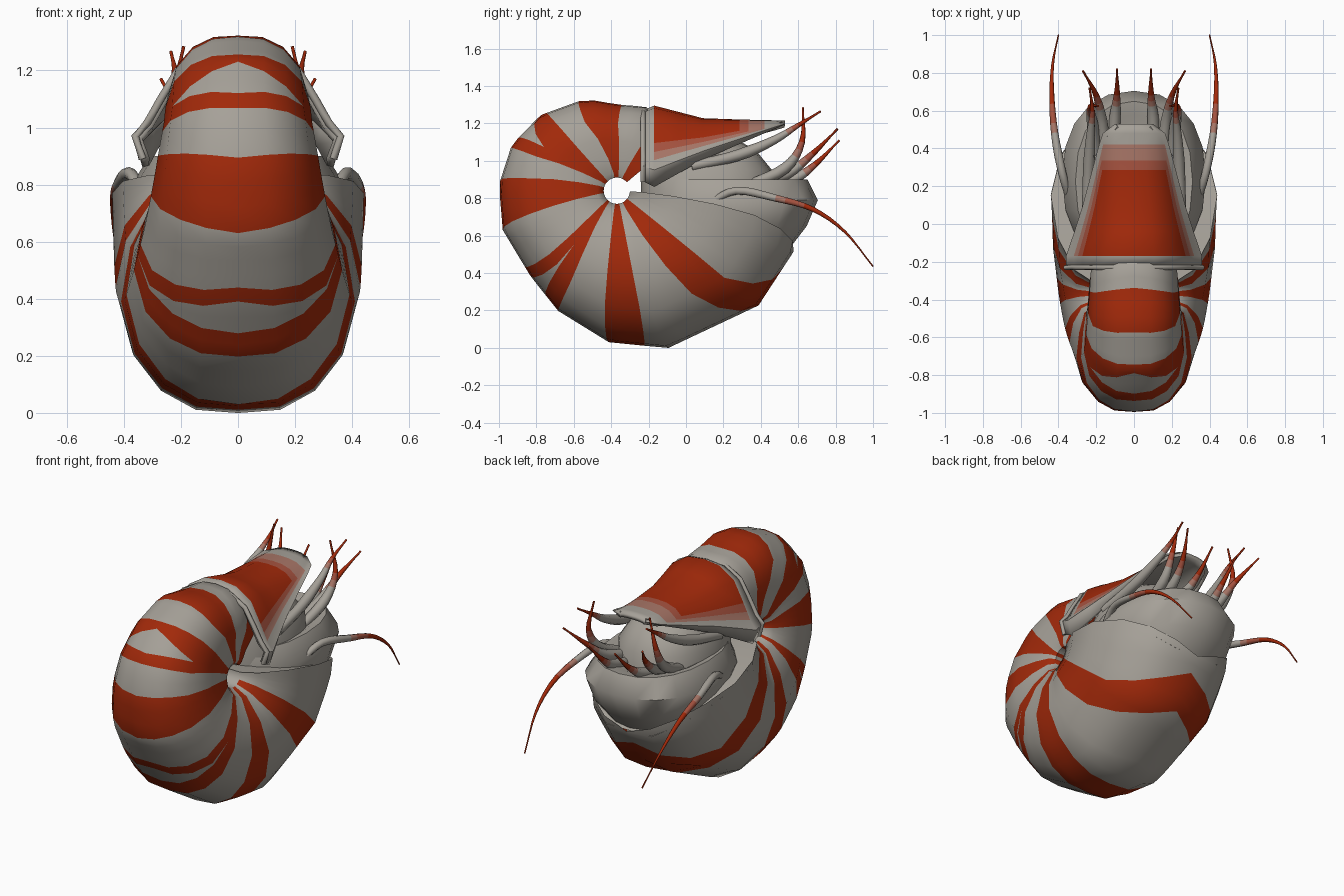
import bpy, bmesh, math
from mathutils import Vector

if "Cube" in bpy.data.objects:
    bpy.data.objects.remove(bpy.data.objects["Cube"])


def material(name, rgb):
    m = bpy.data.materials.new(name)
    m.diffuse_color = (*rgb, 1)
    m.use_nodes = True
    m.node_tree.nodes["Principled BSDF"].inputs["Base Color"].default_value = m.diffuse_color
    return m


RED = material("rust red", (0.36, 0.022, 0.003))
MID = material("dusty red", (0.38, 0.085, 0.05))
PINK = material("pale pink", (0.39, 0.18, 0.135))
GREY = material("warm grey", (0.38, 0.355, 0.315))
MATS = [RED, MID, PINK, GREY]


def build(name, verts, faces, idx, angle=50, upward=False):
    bm = bmesh.new()
    vs = [bm.verts.new(v) for v in verts]
    for f, k in zip(faces, idx):
        bm.faces.new([vs[i] for i in f]).material_index = k
    bmesh.ops.remove_doubles(bm, verts=bm.verts, dist=0.0004)
    bmesh.ops.recalc_face_normals(bm, faces=bm.faces)
    bm.normal_update()
    if upward and sum(f.normal.z * f.calc_area() for f in bm.faces) < 0:
        bmesh.ops.reverse_faces(bm, faces=bm.faces)
    me = bpy.data.meshes.new(name)
    bm.to_mesh(me)
    bm.free()
    for m in MATS:
        me.materials.append(m)
    ob = bpy.data.objects.new(name, me)
    bpy.context.collection.objects.link(ob)
    bpy.ops.object.select_all(action='DESELECT')
    ob.select_set(True)
    bpy.context.view_layer.objects.active = ob
    bpy.ops.object.shade_smooth_by_angle(angle=math.radians(angle))
    return ob


def loft(name, rings, colour, closed=True, caps=True, **kw):
    """Skin a list of equal rings; colour(row, column) gives the material slot."""
    n = len(rings[0])
    verts = [v for r in rings for v in r]
    faces, idx = [], []
    for i in range(len(rings) - 1):
        for j in range(n if closed else n - 1):
            k = (j + 1) % n
            faces.append((i * n + j, i * n + k, (i + 1) * n + k, (i + 1) * n + j))
            idx.append(colour(i, j))
    if caps:
        last = (len(rings) - 1) * n
        faces += [tuple(range(n)), tuple(range(last, last + n))]
        idx += [colour(0, 0), colour(len(rings) - 2, 0)]
    return build(name, verts, faces, idx, **kw)


def lerp_table(table, t):
    for (a, p), (b, q) in zip(table, table[1:]):
        if t <= b:
            return p + (q - p) * (t - a) / (b - a)
    return table[-1][1]


# --- coiled shell: section swept round the hub, radius and width grow with angle
HUB_Y, HUB_Z, R0, HUB_X = -0.37, 0.84, 0.07, 0.24
RADIUS = [(40, .455), (71, .475), (89, .46), (109, .519), (135, .573), (156, .613),
          (177, .631), (199, .645), (225, .65), (244, .715), (267, .811), (288, .885),
          (321, .975), (341, 1.0), (361, 1.0)]
WIDTH = [(40, .225), (90, .24), (150, .265), (180, .295), (215, .335), (245, .375),
         (270, .405), (300, .435), (361, .45)]
# half section: (part of hub width, part of full width, radius fraction)
HALF = [(0, 0, 1), (0, .35, .985), (0, .64, .9), (0, .87, .74), (0, .985, .5), (.17, .81, .25),
        (.65, .35, .06), (.95, 0, 0), (.5, 0, 0), (0, 0, 0)]


def outer_radius(t):
    for (a, p), (b, q) in zip(RADIUS, RADIUS[1:]):
        if t <= b:
            s = lambda d: math.sin(math.radians(d))
            return s(b - a) / (s(b - t) / p + s(t - a) / q)
    return RADIUS[-1][1]


# stripe borders: angle at outer middle, flank, hub; colour that follows; flank column
BORDERS = [(40, 40, 40, 0, 3), (55, 60, 66, 3, 3), (86, 89, 84, 0, 3), (113, 115, 100, 3, 3),
           (132, 132, 133, 0, 3), (137, 149, 142, 3, 3), (152, 149, 142, 0, 3),
           (158, 157, 150, 3, 3), (175, 172, 165, 0, 3), (199, 195, 190, 3, 3),
           (219, 224, 224, 0, 3.5), (224, 232, 230, 3, 3.5), (236, 232, 230, 0, 3.5),
           (244, 243, 236, 3, 3.5), (267, 264, 262, 0, 3), (280, 281, 281, 3, 3),
           (321, 306, 297, 0, 3), (335, 321, 322, 3, 3), (341, 350, 357, 3, 3)]


def border_angle(b, i):
    i, m = min(i, 6), b[4]
    return b[0] + (b[1] - b[0]) * i / m if i <= m else b[1] + (b[2] - b[1]) * (i - m) / (6 - m)


def shell_point(i, side, t):
    hub, full, f = HALF[i]
    r = R0 + f * (outer_radius(t) - R0)
    c, s = math.cos(math.radians(t)), math.sin(math.radians(t))
    return (side * (hub * HUB_X + full * lerp_table(WIDTH, t)), HUB_Y + r * c, HUB_Z + r * s)


def shell_ring(a, b, f):
    order = [(i, 1) for i in range(10)] + [(i, -1) for i in range(8, 0, -1)]
    return [shell_point(i, s, border_angle(a, i) * (1 - f) + border_angle(b, i) * f)
            for i, s in order]


rings, row_colour = [], []
for a, b in zip(BORDERS, BORDERS[1:]):
    steps = max(1, math.ceil(max(b[k] - a[k] for k in range(3)) / 9))
    for k in range(steps):
        rings.append(shell_ring(a, b, k / steps))
        # the inner floor of the opening stays plain
        row_colour.append((a[3], a[0] >= 260))
rings.append(shell_ring(BORDERS[-2], BORDERS[-1], 1))
loft("coiled_shell", rings,
     lambda i, j: 3 if row_colour[i][1] and 7 <= j <= 10 else row_colour[i][0], caps=False)

# --- mantle: plain sheet closing the shell just behind its lip
grey = lambda i, j: 3
sheet = []
for i in range(1, 9):
    p = Vector(shell_point(i, 1, border_angle(BORDERS[-1], i) - 3))
    sheet.append([(p.x * k, p.y, p.z) for k in (1, .5, 0, -.5, -1)])
loft("mantle", sheet, grey, closed=False, caps=False)


# --- soft body filling the opening, with a shallow cup on top, and the head
def oval(z, y0, y1, hw, n=20, e=0.88):
    pts = []
    for k in range(n):
        c, s = math.cos(2 * math.pi * k / n), math.sin(2 * math.pi * k / n)
        pts.append((hw * math.copysign(abs(c) ** e, c),
                    (y0 + y1) / 2 + (y1 - y0) / 2 * math.copysign(abs(s) ** e, s), z))
    return pts


loft("body", [oval(*r) for r in [(.42, 0, .38, .16), (.52, -.1, .545, .26), (.65, -.2, .645, .35),
                                 (.79, -.22, .705, .38), (.90, -.2, .65, .31),
                                 (.89, -.16, .58, .27), (.86, -.1, .5, .22)]], grey)
loft("head", [oval(*r) for r in [(.78, -.24, .47, .28), (.95, -.24, .46, .275),
                                 (1.06, -.22, .37, .21), (1.14, -.2, .22, .14)]], grey)

# --- hood: saddle-shaped plate narrowing towards the tentacles
ARCH = [(0, 1), (.3, .97), (.58, .82), (.76, .54), (.825, .43), (.885, .33), (1, .21), (.93, 0)]
TOP = [(-.23, 1.27), (-.17, 1.295), (.1, 1.225), (.53, 1.215)]
LOW = [(-.23, .89), (-.17, .86), (.08, 1.0), (.31, 1.1), (.53, 1.195)]
SPAN = [(-.23, .36), (-.17, .36), (.05, .285), (.42, .185), (.48, .165), (.53, .1)]


def hood_row(y):
    top, low, hw = (lerp_table(t, y) for t in (TOP, LOW, SPAN))
    cols = [(i, -1) for i in range(7, 0, -1)] + [(i, 1) for i in range(8)]
    return [(s * hw * ARCH[i][0], y, low + (top - low) * ARCH[i][1]) for i, s in cols]


def hood_colour(i, j):
    col = j - 7 if j >= 7 else 6 - j
    for slot, (last_row, last_col) in enumerate([(3, 2), (4, 3), (5, 4)]):
        if 1 <= i <= last_row and col <= last_col:
            return slot
    return 3


rows = [hood_row(y) for y in (-.23, -.17, -.04, .09, .285, .335, .42, .48, .53)]
hood = loft("hood", rows, hood_colour, closed=False, caps=False, upward=True)
solid = hood.modifiers.new("thickness", 'SOLIDIFY')
solid.thickness, solid.offset = 0.025, -1
solid.material_offset = solid.material_offset_rim = 3


# --- tapered tubes
def catmull(points, steps=4):
    p = [Vector(q) for q in points]
    p = [2 * p[0] - p[1]] + p + [2 * p[-1] - p[-2]]
    out = []
    for i in range(1, len(p) - 2):
        for k in range(steps):
            t = k / steps
            out.append(0.5 * (2 * p[i] + (p[i + 1] - p[i - 1]) * t
                              + (2 * p[i - 1] - 5 * p[i] + 4 * p[i + 1] - p[i + 2]) * t ** 2
                              + (3 * p[i] - p[i - 1] - 3 * p[i + 1] + p[i + 2]) * t ** 3))
    return out + [p[-2]]


def tube(name, path, radius, colour, n=8):
    rings = []
    for i, p in enumerate(path):
        d = (path[min(i + 1, len(path) - 1)] - path[max(i - 1, 0)]).normalized()
        # a fixed reference keeps the rings from twisting
        a = d.cross(Vector((0.1, -0.55, 0.83))).normalized()
        b = a.cross(d)
        r = radius(i / (len(path) - 1))
        rings.append([p + r * (a * math.cos(2 * math.pi * k / n) + b * math.sin(2 * math.pi * k / n))
                      for k in range(n)])
    loft(name, rings, colour)


# rolled rim round the back edge of the hood
tube("hood_rim", [Vector(p) for p in rows[0]], lambda t: 0.014, grey)

# --- tentacles, mirrored left and right: base radius, red start, path
TENTACLES = {
    "inner_tentacle": (.042, .66, [(.11, .38, .85), (.10, .57, .90), (.09, .69, .98), (.09, .82, 1.11)]),
    "outer_tentacle": (.042, .66, [(.15, .34, .87), (.17, .54, .93), (.20, .68, 1.04), (.27, .81, 1.17)]),
    "upper_tentacle": (.042, .75, [(.25, .03, .97), (.24, .28, 1.03), (.23, .47, 1.11),
                                   (.22, .60, 1.19), (.235, .72, 1.265)]),
    "upright_tentacle": (.042, .66, [(.2, .34, .87), (.22, .53, .96), (.23, .62, 1.1), (.19, .625, 1.285)]),
    "long_feeler": (.03, .55, [(.34, .13, .775), (.38, .27, .84), (.42, .48, .80), (.435, .68, .74),
                               (.43, .85, .62), (.40, 1.0, .435)]),
}
for name, (radius, start, points) in TENTACLES.items():
    for side, label in ((1, "right"), (-1, "left")):
        path = catmull([(side * x, y, z) for x, y, z in points])
        count = len(path) - 1

        def tip_colour(i, j):
            t = (i + 0.5) / count
            return 0 if t > start else 1 if t > start - .08 else 2 if t > start - .15 else 3

        tube(f"{name}_{label}", path,
             lambda t: radius * max(0.14, 1.05 - t) if t > 0.3 else radius * (.65 + .33 * t),
             tip_colour)
